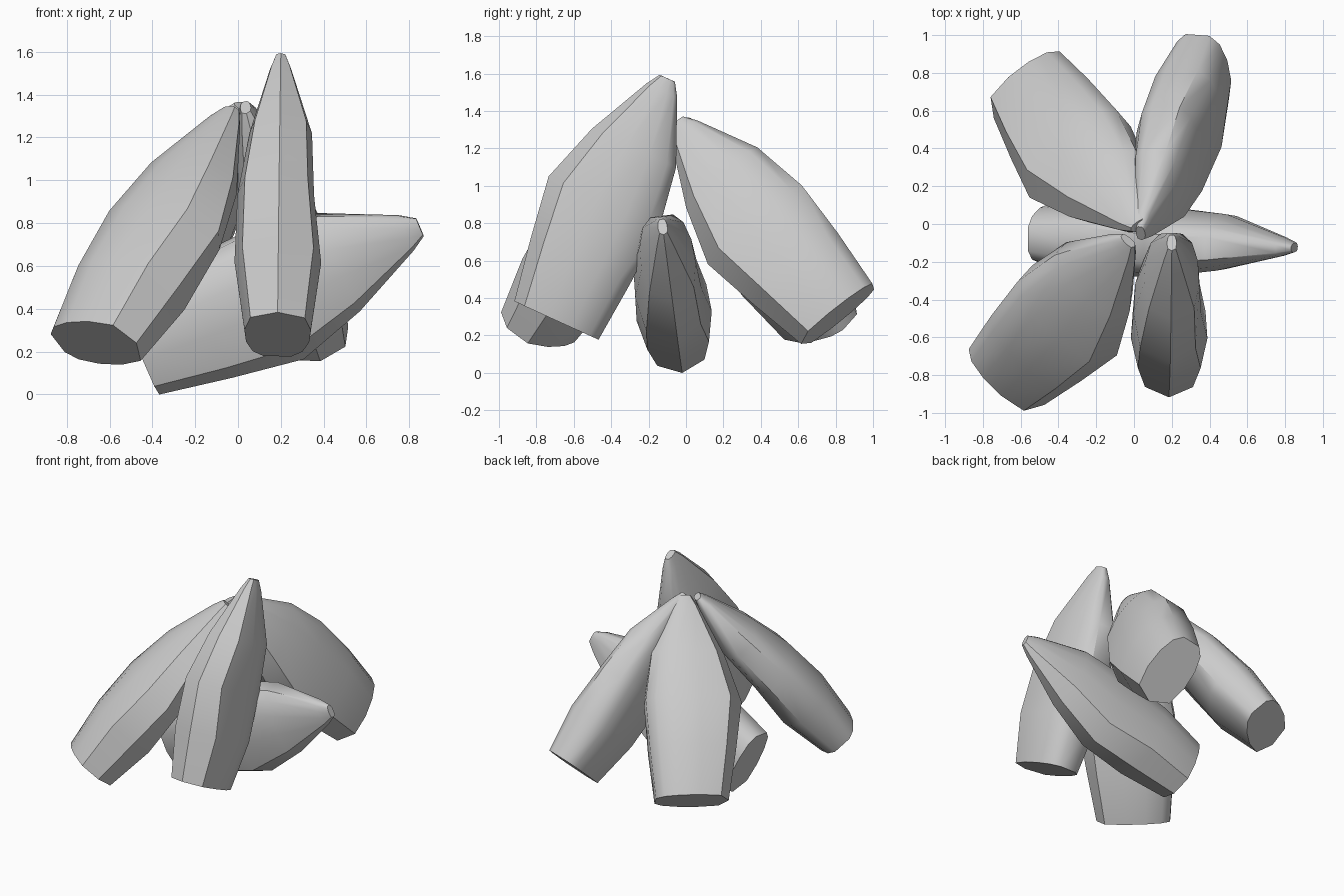
import bpy, bmesh, math
from mathutils import Vector

if "Cube" in bpy.data.objects:
    bpy.data.objects.remove(bpy.data.objects["Cube"])

# Flattened cross-section (wide, narrow): blunt on one edge, pointed on the other
HALF = [(1, .42), (.78, .75), (.35, .95), (-.2, 1), (-.76, .82)]
SECTION = HALF + [(-1, 0)] + [(a, -b) for a, b in reversed(HALF)]
# Fraction along the length, half-widths: blunt edge, pointed edge, fuller face, flatter face
RINGS = [(0, .245, .25, .155, .155), (.24, .275, .31, .205, .2), (.48, .292, .36, .195, .163),
         (.71, .24, .255, .142, .15), (.95, .09, .09, .05, .05), (1, .045, .045, .025, .025)]

grey = bpy.data.materials.new("seed_grey")
grey.diffuse_color = (.53, .53, .53, 1)
grey.use_nodes = True
grey.node_tree.nodes["Principled BSDF"].inputs["Base Color"].default_value = grey.diffuse_color


def make_seed(name, base, tip, wide):
    base, tip = Vector(base), Vector(tip)
    axis = tip - base
    d = axis.normalized()
    w = Vector(wide)
    w = (w - d * w.dot(d)).normalized()
    n = d.cross(w)
    bm = bmesh.new()
    loops = [[bm.verts.new(base + axis * t + w * (a * (hb if a > 0 else hp))
                           + n * (b * (hf if b > 0 else hn)))
              for a, b in SECTION] for t, hb, hp, hf, hn in RINGS]
    k = len(SECTION)
    for lo, hi in zip(loops, loops[1:]):
        for i in range(k):
            j = (i + 1) % k
            bm.faces.new((lo[i], lo[j], hi[j], hi[i]))
    bm.faces.new(loops[0][::-1])
    bm.faces.new(loops[-1])
    bmesh.ops.recalc_face_normals(bm, faces=bm.faces)
    me = bpy.data.meshes.new(name)
    bm.to_mesh(me)
    bm.free()
    me.materials.append(grey)
    ob = bpy.data.objects.new(name, me)
    bpy.context.collection.objects.link(ob)
    bpy.ops.object.select_all(action='DESELECT')
    ob.select_set(True)
    bpy.context.view_layer.objects.active = ob
    bpy.ops.object.shade_smooth_by_angle(angle=math.radians(45))


# Four seeds leaning together, one lying beneath them
make_seed("front_left_seed", (-.66, -.79, .24), (-.03, -.09, 1.33), (-.74, .67, 0))
make_seed("front_right_seed", (.185, -.69, .28), (.20, -.1, 1.575), (0, .91, -.416))
make_seed("back_left_seed", (-.55, .72, .265), (.02, -.01, 1.35), (.75, .65, 0))
make_seed("back_right_seed", (.36, .81, .31), (.035, -.05, 1.34), (-.1, .77, .63))
make_seed("lying_seed", (-.465, -.05, .228), (.85, -.125, .78), (-.38, -.12, .92))
